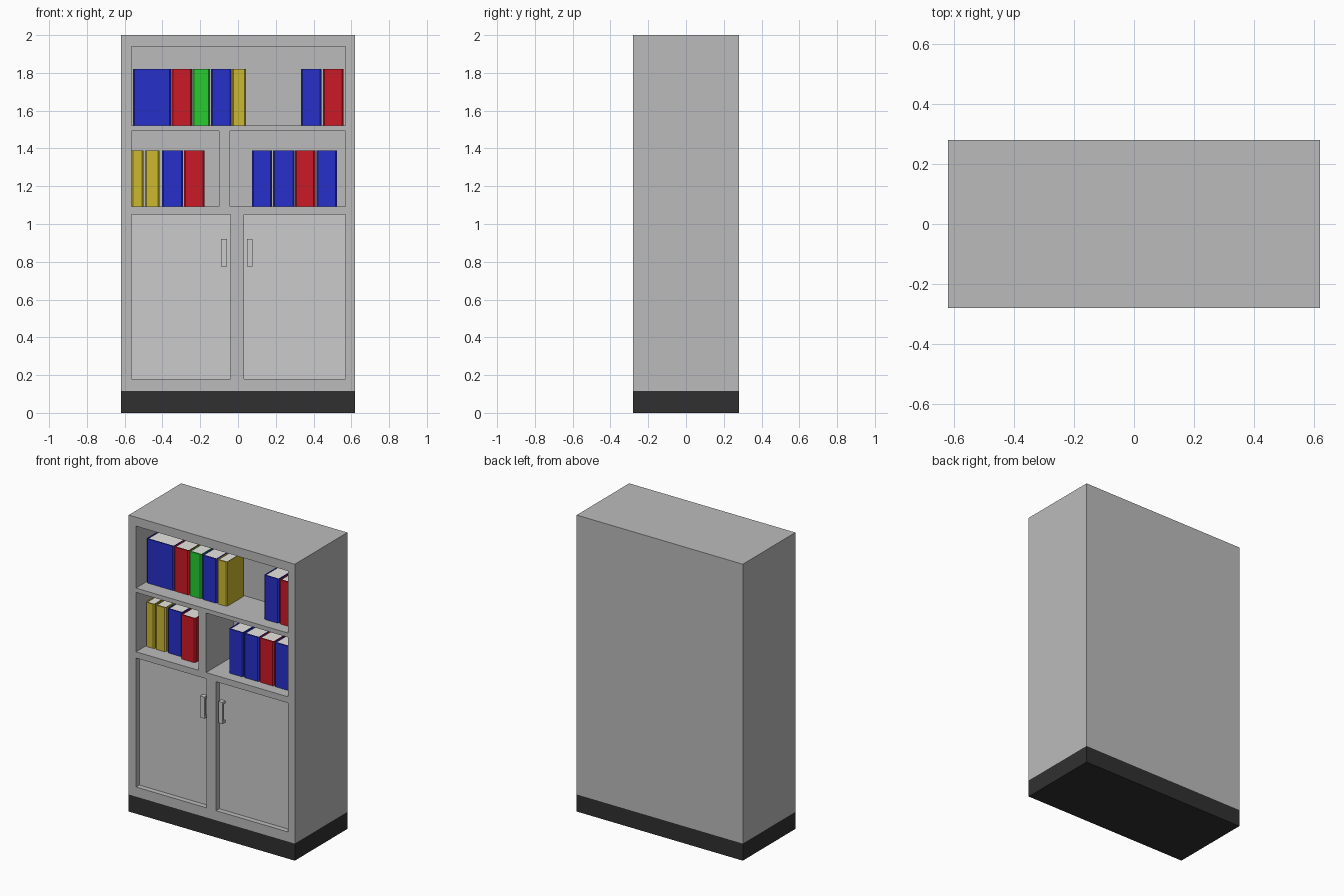
import bpy, bmesh

if "Cube" in bpy.data.objects:
    bpy.data.objects.remove(bpy.data.objects["Cube"])

def material(name, rgb):
    m = bpy.data.materials.new(name)
    m.diffuse_color = (*rgb, 1)
    m.use_nodes = True
    m.node_tree.nodes["Principled BSDF"].inputs["Base Color"].default_value = m.diffuse_color
    return m

BODY = material("body_grey", (0.5, 0.5, 0.5))
DOOR = material("door_grey", (0.68, 0.68, 0.68))
BASE = material("base_black", (0.03, 0.03, 0.03))
PAGE = material("paper", (0.8, 0.79, 0.76))
COLOURS = {
    "blue": material("blue_cover", (0.02, 0.03, 0.6)),
    "red": material("red_cover", (0.6, 0.01, 0.02)),
    "green": material("green_cover", (0.02, 0.6, 0.03)),
    "yellow": material("yellow_cover", (0.6, 0.48, 0.03)),
}

def prism(name, outline, z0, z1, mat):
    """Extrude an xy outline from z0 to z1."""
    bm = bmesh.new()
    face = bm.faces.new([bm.verts.new((x, y, z0)) for x, y in outline])
    up = bmesh.ops.extrude_face_region(bm, geom=[face])["geom"]
    bmesh.ops.translate(bm, vec=(0, 0, z1 - z0),
                        verts=[g for g in up if isinstance(g, bmesh.types.BMVert)])
    bmesh.ops.recalc_face_normals(bm, faces=bm.faces)
    me = bpy.data.meshes.new(name)
    bm.to_mesh(me)
    bm.free()
    ob = bpy.data.objects.new(name, me)
    bpy.context.collection.objects.link(ob)
    if mat:
        me.materials.append(mat)
    return ob

def box(name, x0, x1, y0, y1, z0, z1, mat=None):
    return prism(name, [(x0, y0), (x1, y0), (x1, y1), (x0, y1)], z0, z1, mat)

W, D = 0.62, 0.28
SHELF_BACK, DOOR_Y = 0.01, -0.245

# plinth and cabinet body
box("plinth", -W, W, -D, D, 0, 0.115, BASE)
body = box("cabinet_body", -W, W, -D, D, 0.115, 2.0, BODY)

# open compartments and door recesses cut into the body
openings = [
    (-0.565, 0.57, SHELF_BACK, 1.522, 1.94),
    (-0.565, -0.10, SHELF_BACK, 1.092, 1.493),
    (-0.042, 0.57, SHELF_BACK, 1.092, 1.493),
    (-0.565, -0.04, DOOR_Y + 0.02, 0.18, 1.05),
    (0.032, 0.57, DOOR_Y + 0.02, 0.18, 1.05),
]
for x0, x1, y1, z0, z1 in openings:
    cutter = box("opening_cutter", x0, x1, -0.4, y1, z0, z1)
    cutter.hide_render = True
    mod = body.modifiers.new("opening", "BOOLEAN")
    mod.operation, mod.solver, mod.object = "DIFFERENCE", "EXACT", cutter
    bpy.context.view_layer.objects.active = body
    bpy.ops.object.modifier_apply(modifier=mod.name)
    bpy.data.objects.remove(cutter)

# doors with bow handles
for side, x0, x1, h0, h1 in (("left", -0.565, -0.04, -0.09, -0.058),
                             ("right", 0.032, 0.57, 0.047, 0.077)):
    box(side + "_door", x0, x1, DOOR_Y, DOOR_Y + 0.02, 0.18, 1.05, DOOR)
    box(side + "_handle_bar", h0, h1, -0.275, -0.262, 0.775, 0.92, DOOR)
    for z in (0.775, 0.905):
        box(side + "_handle_post", h0, h1, -0.262, DOOR_Y, z, z + 0.015, DOOR)

def book(colour, x0, x1, front, z0, z1):
    """U-shaped cover with a chamfered spine, around a page block."""
    back, t, c = front + 0.175, 0.006, 0.008
    prism(colour + "_book_cover", [
        (x0, back), (x0, front + c), (x0 + c, front), (x1 - c, front),
        (x1, front + c), (x1, back), (x1 - t, back), (x1 - t, front + 0.01),
        (x0 + t, front + 0.01), (x0 + t, back)], z0, z1, COLOURS[colour])
    box("book_pages", x0 + t, x1 - t, front + 0.01, back - 0.005,
        z0 + 0.004, z1 - 0.004, PAGE)

# rows of books: floor height, top height, front position, books
rows = [
    (1.522, 1.82, -0.18, [("blue", -0.557, -0.355), ("red", -0.353, -0.243),
                          ("green", -0.24, -0.148), ("blue", -0.143, -0.035),
                          ("yellow", -0.031, 0.043)]),
    (1.522, 1.82, -0.20, [("blue", 0.333, 0.443), ("red", 0.449, 0.558)]),
    (1.092, 1.39, -0.18, [("yellow", -0.564, -0.5), ("yellow", -0.492, -0.415),
                          ("blue", -0.402, -0.292)]),
    (1.092, 1.39, -0.205, [("red", -0.285, -0.177)]),
    (1.092, 1.39, -0.205, [("blue", 0.073, 0.18), ("blue", 0.186, 0.298),
                           ("red", 0.301, 0.409), ("blue", 0.415, 0.525)]),
]
for z0, z1, front, books in rows:
    for colour, x0, x1 in books:
        book(colour, x0, x1, front, z0, z1)
